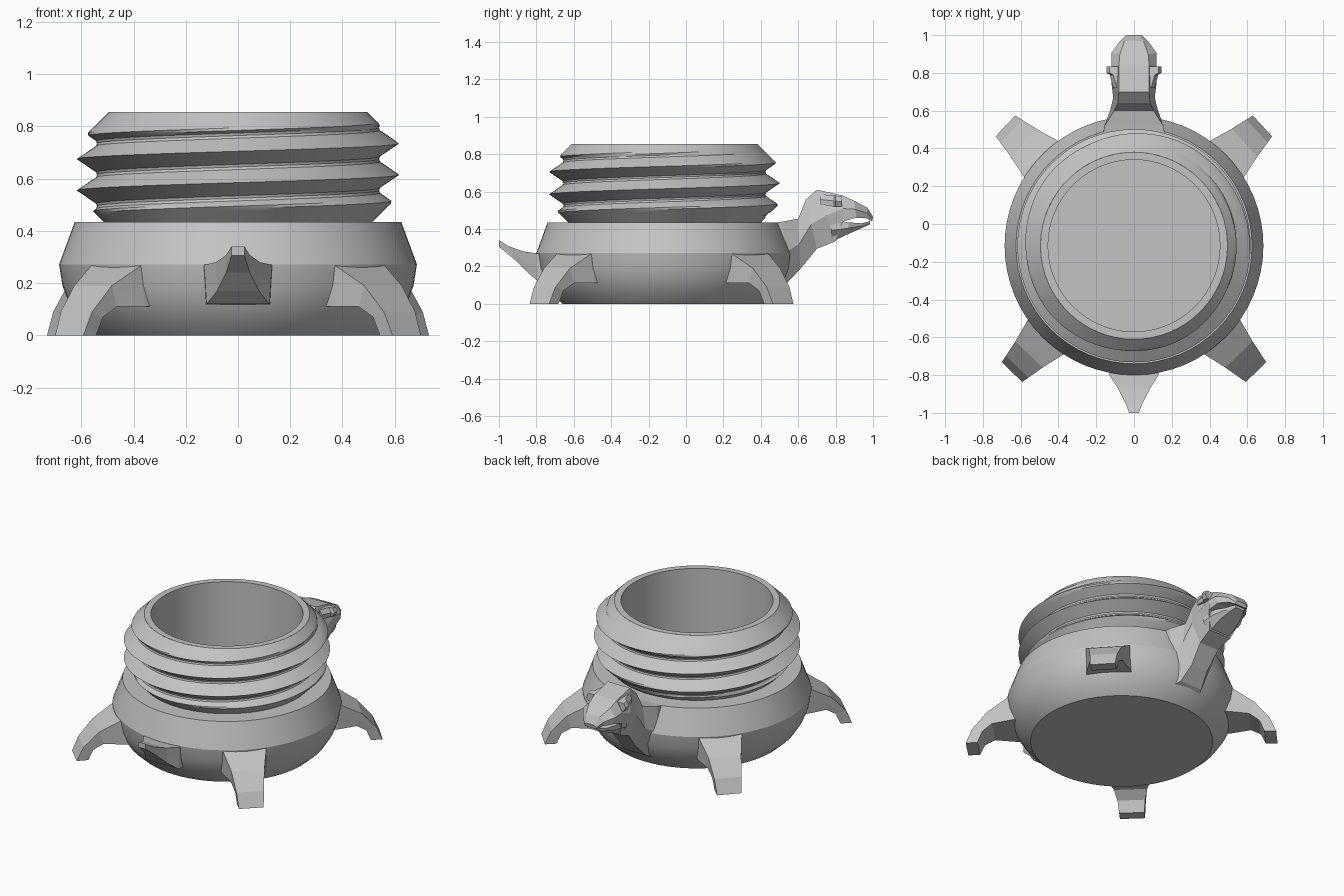
import bpy
import bmesh
import math

if "Cube" in bpy.data.objects:
    bpy.data.objects.remove(bpy.data.objects["Cube"], do_unlink=True)

CENTRE_Y = -0.115
TAU = math.tau

grey = bpy.data.materials.new("plain_grey")
grey.use_nodes = True
grey.diffuse_color = (0.55, 0.55, 0.55, 1)
grey.node_tree.nodes["Principled BSDF"].inputs["Base Color"].default_value = grey.diffuse_color


def finish(name, bm, smooth=None):
    bmesh.ops.remove_doubles(bm, verts=bm.verts, dist=0.0002)
    bmesh.ops.recalc_face_normals(bm, faces=bm.faces)
    mesh = bpy.data.meshes.new(name)
    bm.to_mesh(mesh)
    bm.free()
    obj = bpy.data.objects.new(name, mesh)
    bpy.context.collection.objects.link(obj)
    mesh.materials.append(grey)
    if smooth:
        bpy.ops.object.select_all(action='DESELECT')
        bpy.context.view_layer.objects.active = obj
        obj.select_set(True)
        bpy.ops.object.shade_smooth_by_angle(angle=math.radians(smooth))
    return obj


def lathe(name, profile, segments=64):
    bm = bmesh.new()
    verts = [bm.verts.new((r, CENTRE_Y, z)) for r, z in profile]
    edges = [bm.edges.new(pair) for pair in zip(verts, verts[1:])]
    bmesh.ops.spin(bm, geom=verts + edges, cent=(0, CENTRE_Y, 0), axis=(0, 0, 1),
                   angle=TAU, steps=segments, use_merge=True)
    return finish(name, bm, 20)


def loft(name, sections, degrees, origin_y=0.0):
    """Bridge six-sided sections: top (u, z), bottom (u, z), half widths top, middle, bottom."""
    c, s = math.cos(math.radians(degrees)), math.sin(math.radians(degrees))
    bm = bmesh.new()
    rings = []
    for tu, tz, bu, bz, wt, wm, wb in sections:
        mu, mz = (tu + bu) / 2, (tz + bz) / 2
        local = [(tu, wt, tz), (mu, wm, mz), (bu, wb, bz),
                 (bu, -wb, bz), (mu, -wm, mz), (tu, -wt, tz)]
        rings.append([bm.verts.new((u * c - w * s, origin_y + u * s + w * c, z))
                      for u, w, z in local])
    for a, b in zip(rings, rings[1:]):
        for i in range(6):
            j = (i + 1) % 6
            bm.faces.new((a[i], a[j], b[j], b[i]))
    bm.faces.new(rings[0])
    bm.faces.new(rings[-1])
    return finish(name, bm)


# Rounded shell with its sloping shoulder band
lathe("body_shell", [(0, 0), (0.545, 0), (0.60, 0.05), (0.645, 0.12), (0.672, 0.19),
                     (0.685, 0.272), (0.625, 0.435), (0.505, 0.435)])

# Rim and straight inner cavity
lathe("inner_cavity", [(0.495, 0.855), (0.455, 0.855), (0.455, 0.05), (0, 0.05)])

# Screw thread: helical rows trimmed by a cone at each end
LOW, HIGH, PITCH, ROWS, SEGMENTS = 0.435, 0.855, 0.12, 12, 96
bm = bmesh.new()
columns = []
for i in range(SEGMENTS + 1):
    turn = i / SEGMENTS
    column = []
    for row in range(-ROWS, 5 * ROWS + 1):
        z = LOW + (row / ROWS + turn) * PITCH
        z = min(max(z, LOW), HIGH)
        phase = (z - 0.675) / PITCH - (turn - 0.5)
        away = abs(phase - round(phase)) * 2
        radius = 0.617 - 0.077 * min(1, away * 1.15)
        radius = min(radius, 0.515 + z - LOW, 0.495 + HIGH - z)
        column.append(bm.verts.new((radius * math.cos(TAU * turn),
                                    CENTRE_Y + radius * math.sin(TAU * turn), z)))
    columns.append(column)
for a, b in zip(columns, columns[1:]):
    for k in range(len(a) - 1):
        corners = (a[k], b[k], b[k + 1], a[k + 1])
        if max(v.co.z for v in corners) - min(v.co.z for v in corners) > 0.0005:
            bm.faces.new(corners)
bmesh.ops.dissolve_degenerate(bm, dist=0.0002, edges=bm.edges)
finish("screw_thread", bm, 25)

# Four bent legs
leg = [(0.55, 0.268, 0.55, 0.11, 0.14, 0.143, 0.146),
       (0.67, 0.268, 0.65, 0.11, 0.132, 0.132, 0.132),
       (0.80, 0.19, 0.77, 0.11, 0.10, 0.10, 0.10),
       (0.89, 0.09, 0.83, 0.07, 0.083, 0.083, 0.083),
       (0.93, 0, 0.86, 0, 0.075, 0.075, 0.075)]
for name, angle in (("back", 43), ("front", -46)):
    loft(name + "_left_leg", leg, angle, CENTRE_Y)
    loft(name + "_right_leg", leg, 180 - angle, CENTRE_Y)

# Upturned tail
loft("tail", [(0.70, 0.268, 0.70, 0.115, 0.135, 0.13, 0.125),
              (0.80, 0.27, 0.79, 0.12, 0.13, 0.125, 0.12),
              (0.87, 0.28, 0.85, 0.17, 0.085, 0.083, 0.08),
              (0.95, 0.308, 0.92, 0.24, 0.045, 0.045, 0.045),
              (1.0, 0.34, 1.0, 0.305, 0.025, 0.025, 0.025)], -90)

# Neck rising into the skull and snout
loft("neck_and_head", [(0.45, 0.43, 0.45, 0.06, 0.17, 0.17, 0.12),
                       (0.52, 0.44, 0.53, 0.10, 0.155, 0.155, 0.08),
                       (0.60, 0.455, 0.61, 0.185, 0.105, 0.125, 0.06),
                       (0.64, 0.556, 0.70, 0.294, 0.085, 0.11, 0.07),
                       (0.70, 0.61, 0.80, 0.335, 0.08, 0.12, 0.08),
                       (0.84, 0.578, 0.84, 0.44, 0.08, 0.12, 0.12),
                       (0.90, 0.55, 0.91, 0.46, 0.075, 0.12, 0.11),
                       (0.97, 0.513, 0.965, 0.457, 0.05, 0.075, 0.07),
                       (1.0, 0.465, 0.995, 0.44, 0.03, 0.045, 0.04)], 90)

# Lower jaw, leaving a gap for the mouth
loft("lower_jaw", [(0.77, 0.45, 0.78, 0.332, 0.10, 0.11, 0.07),
                   (0.87, 0.435, 0.87, 0.374, 0.10, 0.10, 0.065),
                   (0.94, 0.43, 0.94, 0.405, 0.07, 0.065, 0.05),
                   (0.985, 0.442, 0.985, 0.425, 0.035, 0.035, 0.03)], 90)

# Ridge above both eyes
loft("eye_ridges", [(0.72, 0.585, 0.72, 0.53, 0.09, 0.11, 0.11),
                    (0.79, 0.58, 0.79, 0.52, 0.11, 0.128, 0.12),
                    (0.80, 0.578, 0.80, 0.52, 0.13, 0.145, 0.13),
                    (0.835, 0.572, 0.835, 0.52, 0.13, 0.145, 0.13)], 90)
